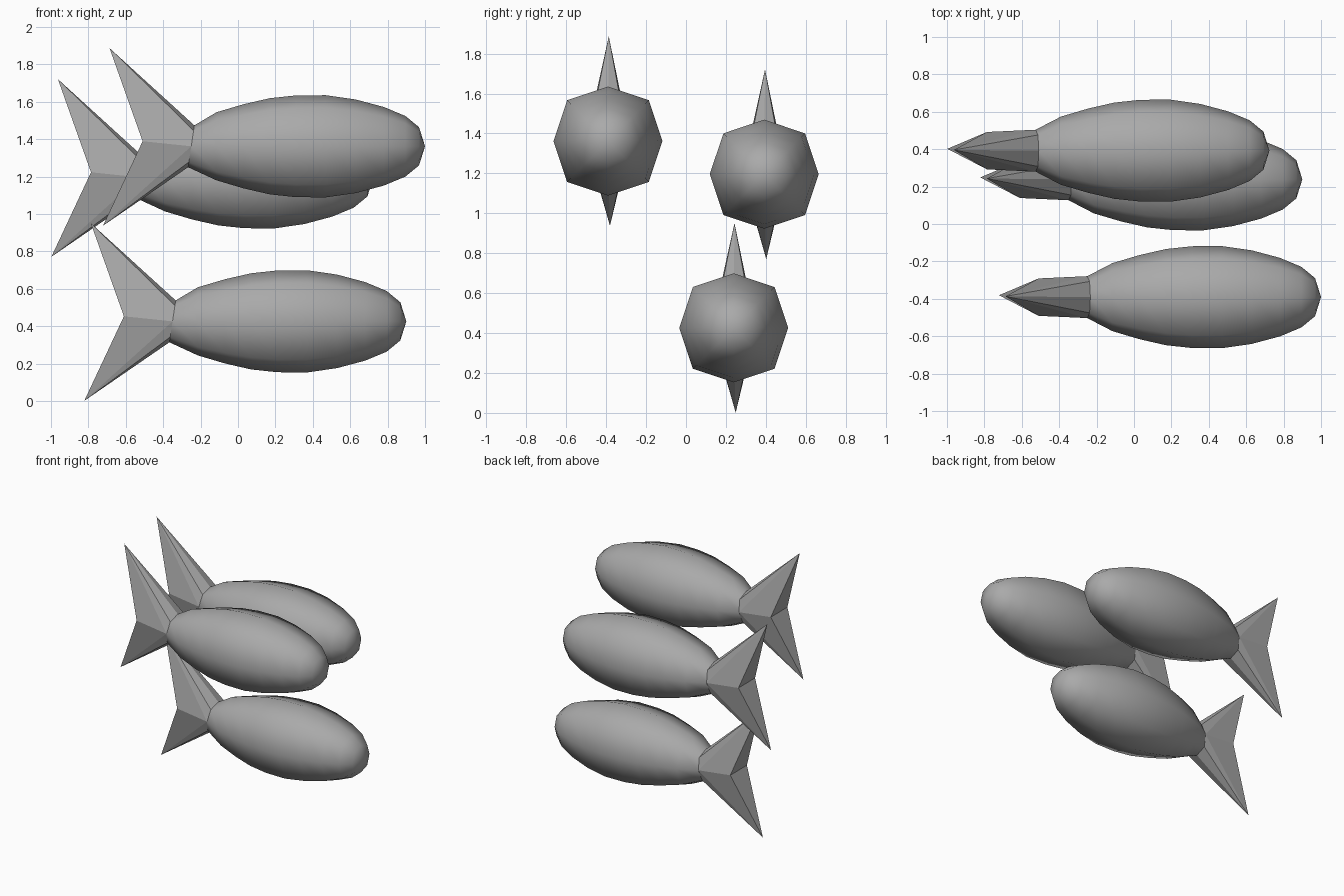
import bpy, bmesh, math

if "Cube" in bpy.data.objects:
    bpy.data.objects.remove(bpy.data.objects["Cube"])

grey = bpy.data.materials.new("plain grey")
grey.diffuse_color = (0.4, 0.4, 0.4, 1)
grey.use_nodes = True
grey.node_tree.nodes["Principled BSDF"].inputs["Base Color"].default_value = grey.diffuse_color

# octagon, slightly boxy: corner points sit a little further out
def ring_point(i, r):
    a = i * math.pi / 4
    k = r * (1.06 if i % 2 else 1.0)
    return k * math.cos(a), k * math.sin(a)

def finish(bm, name, smooth):
    bmesh.ops.recalc_face_normals(bm, faces=bm.faces[:])
    for f in bm.faces:
        f.smooth = smooth
    mesh = bpy.data.meshes.new(name)
    bm.to_mesh(mesh)
    bm.free()
    mesh.materials.append(grey)
    return mesh

# body: rings along x (x, radius), rounded nose
PROFILE = [(-0.25, 0.112), (-0.115, 0.182), (0.03, 0.225), (0.17, 0.257),
           (0.31, 0.272), (0.47, 0.273), (0.63, 0.25), (0.78, 0.21),
           (0.895, 0.162), (0.968, 0.102)]

def body_mesh():
    bm = bmesh.new()
    rings = []
    for x, r in PROFILE:
        lean = 0.15 if x < -0.2 else 0.0     # rear ring leans with the tail
        ring = []
        for i in range(8):
            y, z = ring_point(i, r)
            ring.append(bm.verts.new((x + lean * z, y, z)))
        rings.append(ring)
    for a, b in zip(rings, rings[1:]):
        for i in range(8):
            j = (i + 1) % 8
            bm.faces.new((a[i], a[j], b[j], b[i]))
    nose = bm.verts.new((1.0, 0, 0))
    for i in range(8):
        bm.faces.new((rings[-1][i], rings[-1][(i + 1) % 8], nose))
    return finish(bm, "body", True)

# tail: forked wedge growing from the rear ring
def tail_mesh():
    bm = bmesh.new()
    base = []
    for i in range(8):
        y, z = ring_point(i, 0.112)
        base.append(bm.verts.new((-0.25 + 0.15 * z, y, z)))
    notch = {s: bm.verts.new((-0.51, 0.1 * s, 0.027)) for s in (1, -1)}
    top = bm.verts.new((-0.687, 0.004, 0.525))
    low = bm.verts.new((-0.722, 0.01, -0.425))
    for i in range(8):
        tip = top if i < 4 else low
        bm.faces.new((base[i], base[(i + 1) % 8], tip))
    for side, s in ((base[0], 1), (base[4], -1)):
        for tip in (top, low):
            bm.faces.new((side, tip, notch[s]))
    for tip in (top, low):
        bm.faces.new((notch[1], notch[-1], tip))
    return finish(bm, "tail", False)

# three identical fish
body, tail = body_mesh(), tail_mesh()
SPOTS = {"upper_front": (0, -0.391, 1.362),
         "lower_middle": (-0.1, 0.239, 0.426),
         "upper_back": (-0.276, 0.392, 1.196)}
for spot, loc in SPOTS.items():
    for part, mesh in (("fish_body", body), ("fish_tail", tail)):
        ob = bpy.data.objects.new(f"{part}_{spot}", mesh)
        ob.location = loc
        bpy.context.collection.objects.link(ob)
